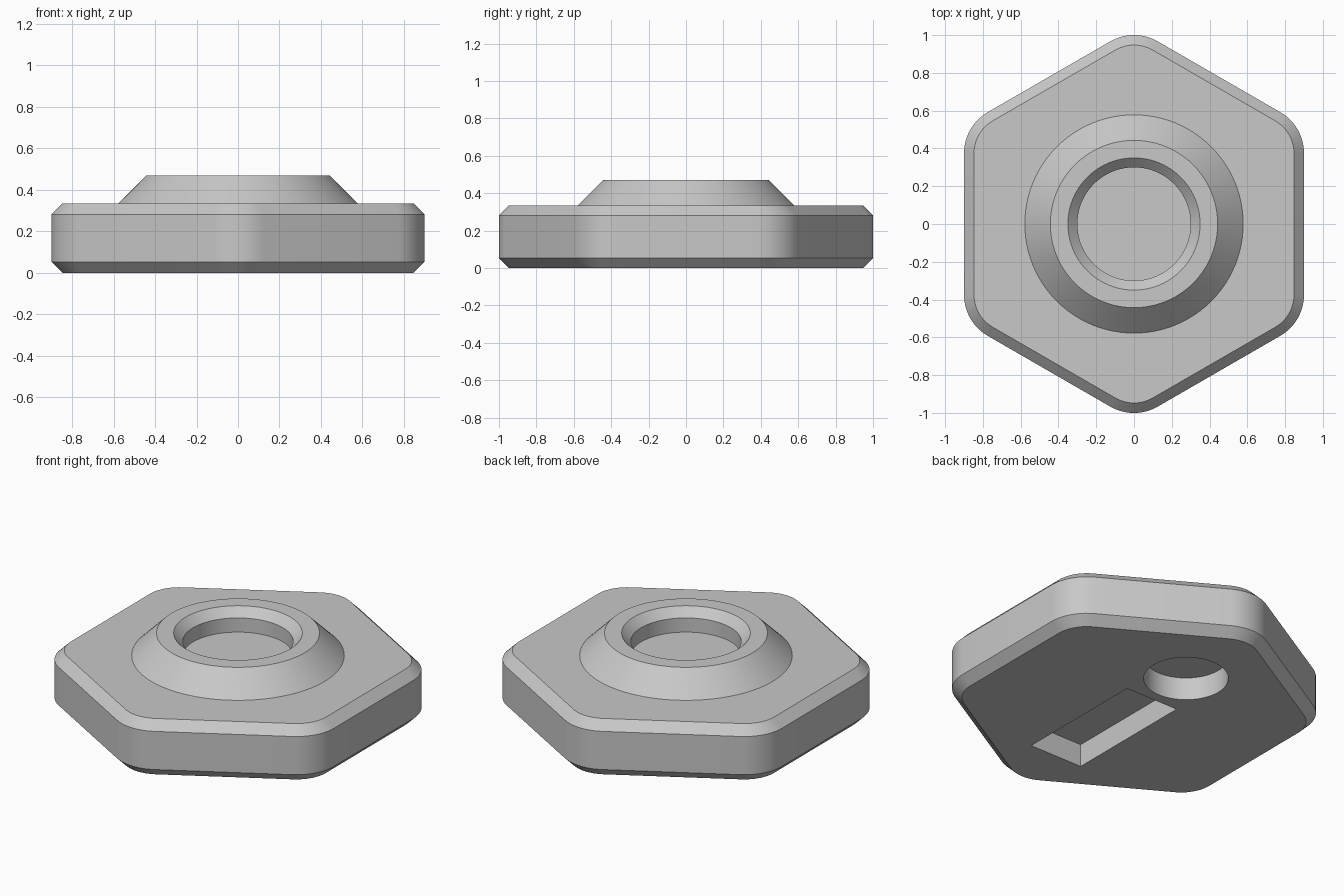
import bpy, bmesh
from math import sin, cos, pi, radians

cube = bpy.data.objects.get("Cube")
if cube:
    bpy.data.objects.remove(cube, do_unlink=True)

# One plain grey for the whole part
grey = bpy.data.materials.new("plain_grey")
grey.use_nodes = True
colour = (0.58, 0.58, 0.58, 1)
grey.diffuse_color = colour
grey.node_tree.nodes["Principled BSDF"].inputs["Base Color"].default_value = colour

APOTHEM, CORNER, CHAMFER = 0.9, 0.25, 0.053
PLATE_TOP, COLLAR_TOP = 0.335, 0.47
POCKET_DEPTH = 0.136


def rounded_hexagon(inset, z, steps=10):
    """Outline with corners on the y axis; the inset shrinks the corner radius too."""
    reach = (APOTHEM - CORNER) / cos(pi / 6)
    radius = CORNER - inset
    ring = []
    for corner in range(6):
        a = radians(30 + 60 * corner)
        for s in range(steps + 1):
            b = a + radians(60) * (s / steps - 0.5)
            ring.append((reach * cos(a) + radius * cos(b),
                         reach * sin(a) + radius * sin(b), z))
    return ring


def circle(radius, z, y=0, steps=96):
    return [(radius * cos(2 * pi * i / steps), y + radius * sin(2 * pi * i / steps), z)
            for i in range(steps)]


def rectangle(half_width, y0, y1, z):
    return [(-half_width, y0, z), (half_width, y0, z), (half_width, y1, z), (-half_width, y1, z)]


def loft(name, outlines, caps=True, closed=False):
    """Skin matching outlines in order, with end caps or joined into a loop."""
    bm = bmesh.new()
    rings = [[bm.verts.new(p) for p in outline] for outline in outlines]
    pairs = list(zip(rings, rings[1:]))
    if closed:
        pairs.append((rings[-1], rings[0]))
    for low, high in pairs:
        for i in range(len(low)):
            j = (i + 1) % len(low)
            bm.faces.new((low[i], low[j], high[j], high[i]))
    if caps:
        bm.faces.new(rings[0][::-1])
        bm.faces.new(rings[-1])
    bmesh.ops.recalc_face_normals(bm, faces=bm.faces)
    mesh = bpy.data.meshes.new(name)
    bm.to_mesh(mesh)
    bm.free()
    mesh.materials.append(grey)
    obj = bpy.data.objects.new(name, mesh)
    bpy.context.collection.objects.link(obj)
    return obj


def activate(obj):
    bpy.ops.object.select_all(action='DESELECT')
    obj.select_set(True)
    bpy.context.view_layer.objects.active = obj


# Hexagonal plate, chamfered above and below
plate = loft("hexagonal_plate", [
    rounded_hexagon(CHAMFER, 0),
    rounded_hexagon(0, CHAMFER),
    rounded_hexagon(0, PLATE_TOP - CHAMFER),
    rounded_hexagon(CHAMFER, PLATE_TOP)])

# Round and rectangular pockets in the underside
cutters = [
    loft("round_pocket_cutter", [circle(0.23, z, 0.44) for z in (-0.1, POCKET_DEPTH)]),
    loft("slot_pocket_cutter", [rectangle(0.175, -0.66, 0.15, z) for z in (-0.1, POCKET_DEPTH)])]
for cutter in cutters:
    cutter.hide_render = True
    cut = plate.modifiers.new("pocket", 'BOOLEAN')
    cut.operation = 'DIFFERENCE'
    cut.solver = 'EXACT'
    cut.object = cutter
    activate(plate)
    bpy.ops.object.modifier_apply(modifier=cut.name)
    bpy.data.objects.remove(cutter, do_unlink=True)

# Conical collar with a chamfered bore that opens onto the plate
collar = loft("conical_collar", [
    circle(0.578, PLATE_TOP),
    circle(0.443, COLLAR_TOP),
    circle(0.35, COLLAR_TOP),
    circle(0.30, COLLAR_TOP - 0.05),
    circle(0.30, PLATE_TOP)], caps=False)

for obj in (plate, collar):
    activate(obj)
    bpy.ops.object.shade_smooth_by_angle(angle=radians(30))
